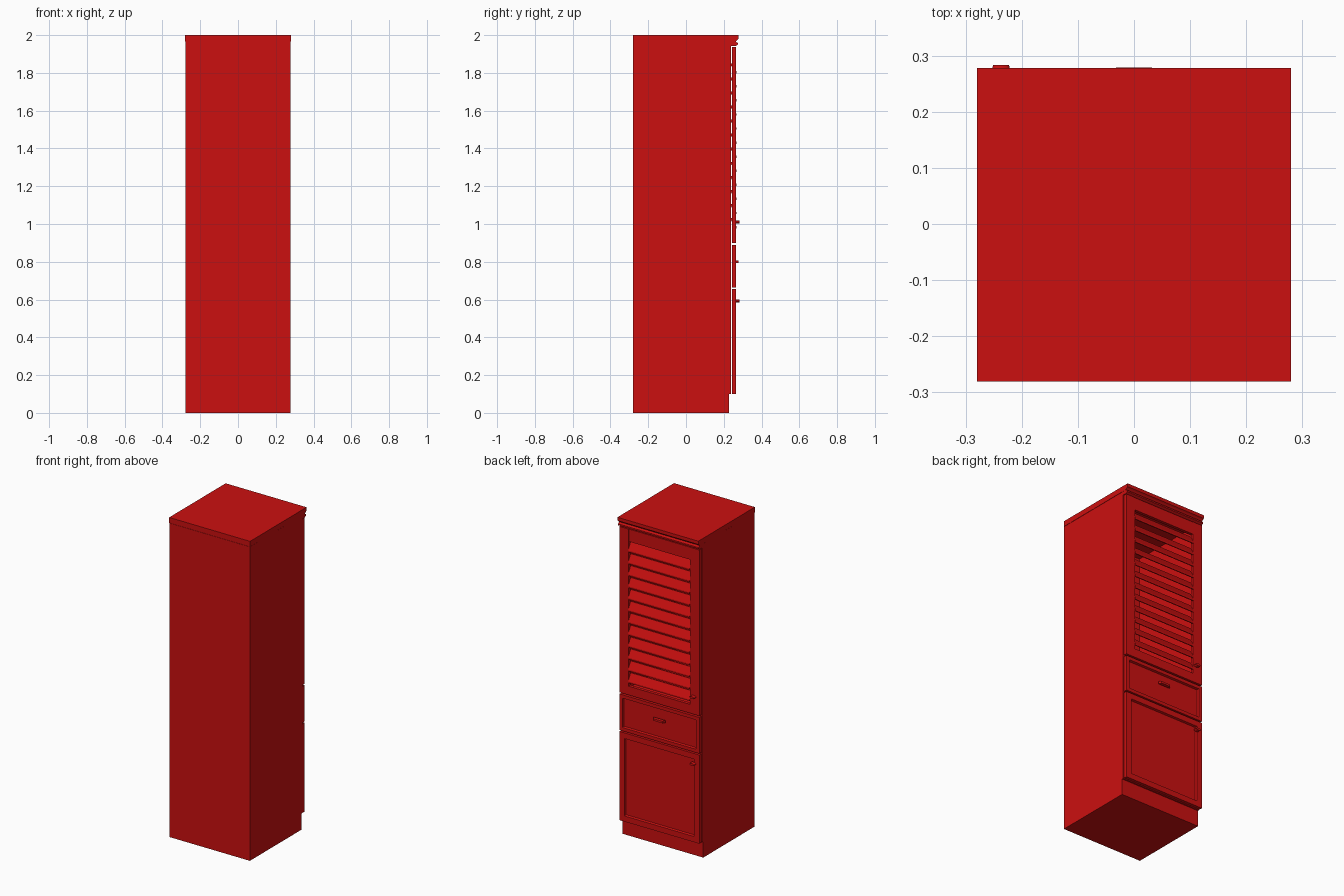
import bpy, bmesh, math
from mathutils import Matrix

cube = bpy.data.objects.get("Cube")
if cube:
    bpy.data.objects.remove(cube, do_unlink=True)

RED = (0.6, 0.005, 0.005, 1)
red = bpy.data.materials.new("cabinet_red")
red.use_nodes = True
red.diffuse_color = RED
red.node_tree.nodes["Principled BSDF"].inputs["Base Color"].default_value = RED


def finish(name, bm):
    bmesh.ops.recalc_face_normals(bm, faces=bm.faces)
    me = bpy.data.meshes.new(name)
    bm.to_mesh(me)
    bm.free()
    me.materials.append(red)
    ob = bpy.data.objects.new(name, me)
    bpy.context.collection.objects.link(ob)
    return ob


def box_mesh(x0, x1, y0, y1, z0, z1):
    bm = bmesh.new()
    bmesh.ops.create_cube(bm, size=1)
    for v in bm.verts:
        v.co.x = x1 if v.co.x > 0 else x0
        v.co.y = y1 if v.co.y > 0 else y0
        v.co.z = z1 if v.co.z > 0 else z0
    return bm


def box(name, *size):
    return finish(name, box_mesh(*size))


def extrude_x(name, profile, half):
    """Extrude a closed (y, z) profile across the width."""
    bm = bmesh.new()
    face = bm.faces.new([bm.verts.new((-half, y, z)) for y, z in profile])
    ext = bmesh.ops.extrude_face_region(bm, geom=[face])["geom"]
    bmesh.ops.translate(bm, vec=(2 * half, 0, 0),
                        verts=[v for v in ext if isinstance(v, bmesh.types.BMVert)])
    return finish(name, bm)


def panel_front(name, z0, z1, frame):
    """Door or drawer front with a recessed flat panel and a sloped edge."""
    bm = box_mesh(-DOOR, DOOR, DOOR_BACK, DOOR_FACE, z0, z1)
    face = max(bm.faces, key=lambda f: f.calc_center_median().y)
    bmesh.ops.inset_region(bm, faces=[face], thickness=frame)
    bmesh.ops.inset_region(bm, faces=[face], thickness=0.006, depth=-0.012)
    return finish(name, bm)


def pull(name, x, z, half_w, half_h, depth, sides):
    """Small tapered pull standing on a door face."""
    bm = bmesh.new()
    bmesh.ops.create_cone(bm, cap_ends=True, segments=sides, radius1=1, radius2=0.8, depth=1)
    if sides == 4:
        bmesh.ops.rotate(bm, verts=bm.verts, matrix=Matrix.Rotation(math.pi / 4, 3, 'Z'))
        bmesh.ops.scale(bm, verts=bm.verts, vec=(math.sqrt(2), math.sqrt(2), 1))
    for v in bm.verts:
        v.co = (x + v.co.x * half_w, DOOR_FACE - 0.002 + (v.co.z + 0.5) * depth,
                z + v.co.y * half_h)
    return finish(name, bm)


W, BACK, FRONT, T = 0.279, -0.281, 0.238, 0.018
DOOR, DOOR_BACK, DOOR_FACE = 0.277, 0.244, 0.264

# Plinth and carcass boards
box("plinth", -W, W, BACK, 0.228, 0, 0.1)
for side, s in (("left", 1), ("right", -1)):
    box(side + "_side", min(s * W, s * (W - T)), max(s * W, s * (W - T)), BACK, FRONT, 0.1, 1.965)
box("back_board", -W + T, W - T, BACK, BACK + T, 0.1, 1.965)
for name, z in (("bottom_board", 0.1), ("lower_shelf", 0.65), ("middle_shelf", 0.886),
                ("top_board", 1.947)):
    box(name, -W + T, W - T, BACK + T, FRONT, z, z + T)

# Top slab and the moulding under its front edge
extrude_x("top_slab", [(BACK, 1.966), (0.262, 1.966), (0.27, 1.974), (0.278, 1.979),
                       (0.278, 2.0), (BACK, 2.0)], 0.28)
extrude_x("front_moulding", [(FRONT - 0.01, 1.942), (0.262, 1.942), (0.274, 1.949),
                             (0.274, 1.958), (0.262, 1.966), (FRONT - 0.01, 1.966)], 0.279)

# Lower door and drawer
panel_front("lower_door", 0.1, 0.655, 0.05)
panel_front("drawer_front", 0.664, 0.89, 0.03)

# Louvred door: stiles, rails and slats
Z0, Z1, STILE = 0.9, 1.938, 0.064
INNER = DOOR - STILE
box("left_stile", INNER, DOOR, DOOR_BACK, DOOR_FACE, Z0, Z1)
box("right_stile", -DOOR, -INNER, DOOR_BACK, DOOR_FACE, Z0, Z1)
box("bottom_rail", -INNER, INNER, DOOR_BACK, DOOR_FACE, Z0, 0.955)
box("top_rail", -INNER, INNER, DOOR_BACK, DOOR_FACE - 0.002, 1.86, Z1)
for i in range(12):
    z = 1.797 - i * 0.0745
    extrude_x(f"slat_{i + 1}", [(0.268, z), (0.268, z + 0.009), (0.243, z + 0.054),
                                (0.236, z + 0.054), (0.236, z + 0.047), (0.262, z)], INNER)

# Pulls
pull("drawer_handle", 0, 0.80, 0.04, 0.008, 0.017, 4)
for name, z in (("lower_door_knob", 0.592), ("louvre_door_knob", 1.01)):
    knob = pull(name, -0.237, z, 0.018, 0.009, 0.021, 16)
    knob.data.shade_smooth()
    knob.data.set_sharp_from_angle(angle=math.radians(35))
